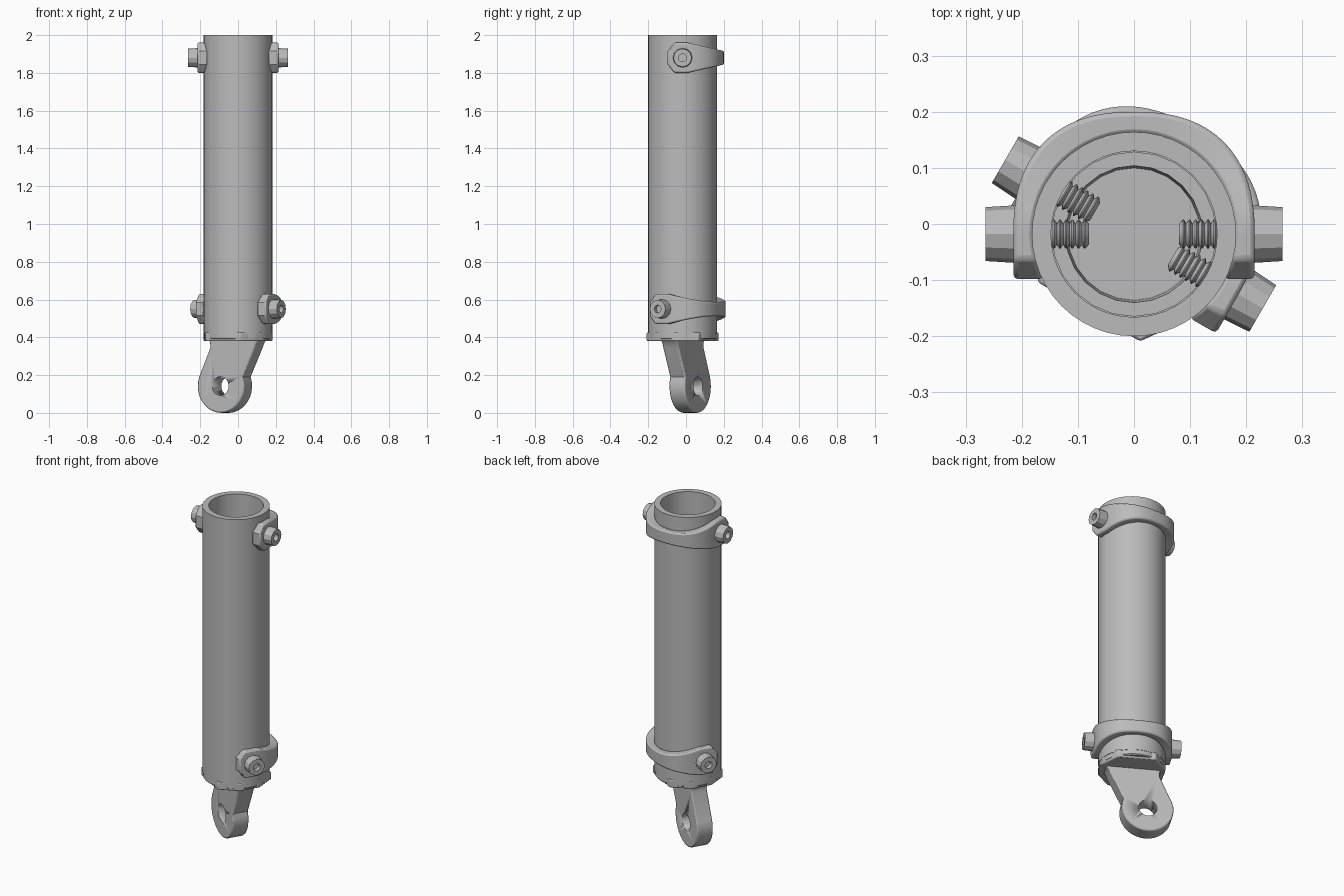
import bpy, bmesh
from math import sin, cos, pi, radians, sqrt
from mathutils import Matrix, Vector

if "Cube" in bpy.data.objects:
    bpy.data.objects.remove(bpy.data.objects["Cube"])

CY = -0.018                # tube axis offset in y
TWIST = radians(-30)       # turn of the lower fittings

steel = bpy.data.materials.new("grey_steel")
steel.use_nodes = True
GREY = (0.5, 0.5, 0.5, 1)
steel.diffuse_color = GREY
steel.node_tree.nodes["Principled BSDF"].inputs["Base Color"].default_value = GREY


def finish(name, bm, matrix, bevel=0, angle=35):
    bmesh.ops.remove_doubles(bm, verts=bm.verts, dist=0.0001)
    bmesh.ops.recalc_face_normals(bm, faces=bm.faces)
    mesh = bpy.data.meshes.new(name)
    bm.to_mesh(mesh)
    bm.free()
    mesh.materials.append(steel)
    ob = bpy.data.objects.new(name, mesh)
    bpy.context.collection.objects.link(ob)
    ob.matrix_world = matrix
    if bevel:
        mod = ob.modifiers.new("soft_edges", "BEVEL")
        mod.width, mod.segments, mod.limit_method = bevel, 2, "ANGLE"
        mod.angle_limit = radians(40)
    bpy.ops.object.select_all(action="DESELECT")
    ob.select_set(True)
    bpy.context.view_layer.objects.active = ob
    bpy.ops.object.shade_smooth_by_angle(angle=radians(angle))
    return ob


def frame(z, turn=0):
    return Matrix.Translation((0, CY, z)) @ Matrix.Rotation(turn, 4, "Z")


def lathe(name, profile, sides, matrix, closed=False, angle=35):
    # profile holds (radius, height) pairs
    bm = bmesh.new()
    verts = [bm.verts.new((r, 0, h)) for r, h in profile]
    pairs = list(zip(verts, verts[1:]))
    if closed:
        pairs.append((verts[-1], verts[0]))
    edges = [bm.edges.new(p) for p in pairs]
    bmesh.ops.spin(bm, geom=verts + edges, axis=(0, 0, 1), cent=(0, 0, 0),
                   angle=2 * pi, steps=sides)
    return finish(name, bm, matrix, angle=angle)


def prism(name, outline, low, high, matrix, bevel=0):
    bm = bmesh.new()
    face = bm.faces.new([bm.verts.new((x, y, low)) for x, y in outline])
    ext = bmesh.ops.extrude_face_region(bm, geom=[face])["geom"]
    top = [v for v in ext if isinstance(v, bmesh.types.BMVert)]
    bmesh.ops.translate(bm, verts=top, vec=(0, 0, high - low))
    return finish(name, bm, matrix, bevel)


def clamp_height(y):
    # half height: blunt ears, tapering to a narrow back
    if y < -0.045:
        return 0.035 + (y + 0.08) / 0.035 * 0.045
    return 0.08 if y < 0.03 else 0.08 - (y - 0.03) / 0.19 * 0.043


def clamp(name, matrix):
    arc = []
    for i in range(37):
        a = pi * i / 36
        c, s = cos(a), max(sin(a), 0)
        p = 2 / 2.4
        arc.append((abs(c) ** p * 0.215 * (1 if c > 0 else -1), s ** p * 0.218))
    ear = [-0.08, -0.062, -0.045, -0.02]
    path = [(0.215, y) for y in ear] + arc + [(-0.215, y) for y in reversed(ear)]
    bm = bmesh.new()
    rings = []
    for x, y in path:
        if y < 0:
            inner = (sqrt(0.179 ** 2 - y * y) * (1 if x > 0 else -1), y)
        else:
            inner = Vector((x, y)).normalized() * 0.179
        h = clamp_height(y)
        rings.append([bm.verts.new((px, py, pz)) for px, py, pz in (
            (x, y, -h), (x, y, h), (inner[0], inner[1], h), (inner[0], inner[1], -h))])
    for a, b in zip(rings, rings[1:]):
        for k in range(4):
            n = (k + 1) % 4
            bm.faces.new((a[k], a[n], b[n], b[k]))
    bm.faces.new(rings[0])
    bm.faces.new(rings[-1])
    finish(name, bm, matrix, 0.008)


def bolt(name, matrix):
    # threaded shank, round head and hex socket, pointing outward
    thread = [(0, 0.08), (0.018, 0.08)]
    for i in range(6):
        z = 0.084 + i * 0.011
        thread += [(0.026, z + 0.003), (0.026, z + 0.005), (0.019, z + 0.009)]
    lathe(name + "_shank", thread + [(0.019, 0.22)], 16, matrix)
    lathe(name + "_head", [(0, 0.2), (0.052, 0.2), (0.048, 0.265), (0.021, 0.265)],
          12, matrix, angle=25)
    lathe(name + "_socket", [(0.021, 0.265), (0.021, 0.24), (0, 0.24)], 12, matrix, angle=25)


# Main tube, open at the top
lathe("tube", [(0.182, 0.42), (0.182, 2.0), (0.148, 2.0), (0.148, 0.42)], 48,
      frame(0), closed=True)

# Clamps, each with a pair of opposite bolts
for label, z, turn in (("upper", 1.88, 0), ("lower", 0.55, TWIST)):
    clamp(label + "_clamp", frame(z, turn))
    for side, flip in (("left", 0), ("right", pi)):
        aim = frame(z, turn + flip) @ Matrix.Rotation(pi / 2, 4, "Y")
        bolt(label + "_" + side + "_bolt", aim)

# End cap: collar inside the tube, disc and faceted flange
lathe("cap_collar", [(0.147, 0.42), (0.147, 0.5), (0.122, 0.5), (0.118, 0.43), (0, 0.43)],
      24, frame(0))
lathe("cap_disc", [(0, 0.39), (0.176, 0.39), (0.18, 0.395), (0.18, 0.428), (0, 0.428)],
      36, frame(0))
quarter = [(0.175, 0.06), (0.105, 0.16)]
half = quarter + [(-x, y) for x, y in reversed(quarter)]
prism("cap_flange", half + [(-x, -y) for x, y in half], 0.38, 0.426,
      frame(0, TWIST), 0.005)

# Slanted lug with a round eye
EYE_X, EYE_Z, R, HOLE, T = -0.08, 0.142, 0.142, 0.05, 0.048
outline = [(0.158, 0.39), (0.138, 0.372), (0.127, 0.345)]
outline += [(EYE_X + R * cos(a), EYE_Z + R * sin(a))
            for a in (radians(20 - i * 220 / 20) for i in range(21))]
outline += [(-0.145, 0.345), (-0.146, 0.372), (-0.158, 0.39)]
upright = frame(0, TWIST) @ Matrix.Rotation(pi / 2, 4, "X")
lug = prism("lug", outline, -T, T, upright, 0.008)

# Cutter for the eye
ring = [(EYE_X + HOLE * cos(i * pi / 10), EYE_Z + HOLE * sin(i * pi / 10)) for i in range(20)]
cutter = prism("lug_eye_cutter", ring, -0.2, 0.2, upright)
cutter.hide_render = True
cutter.hide_set(True)
cut = lug.modifiers.new("eye", "BOOLEAN")
cut.operation, cut.object, cut.solver = "DIFFERENCE", cutter, "EXACT"
